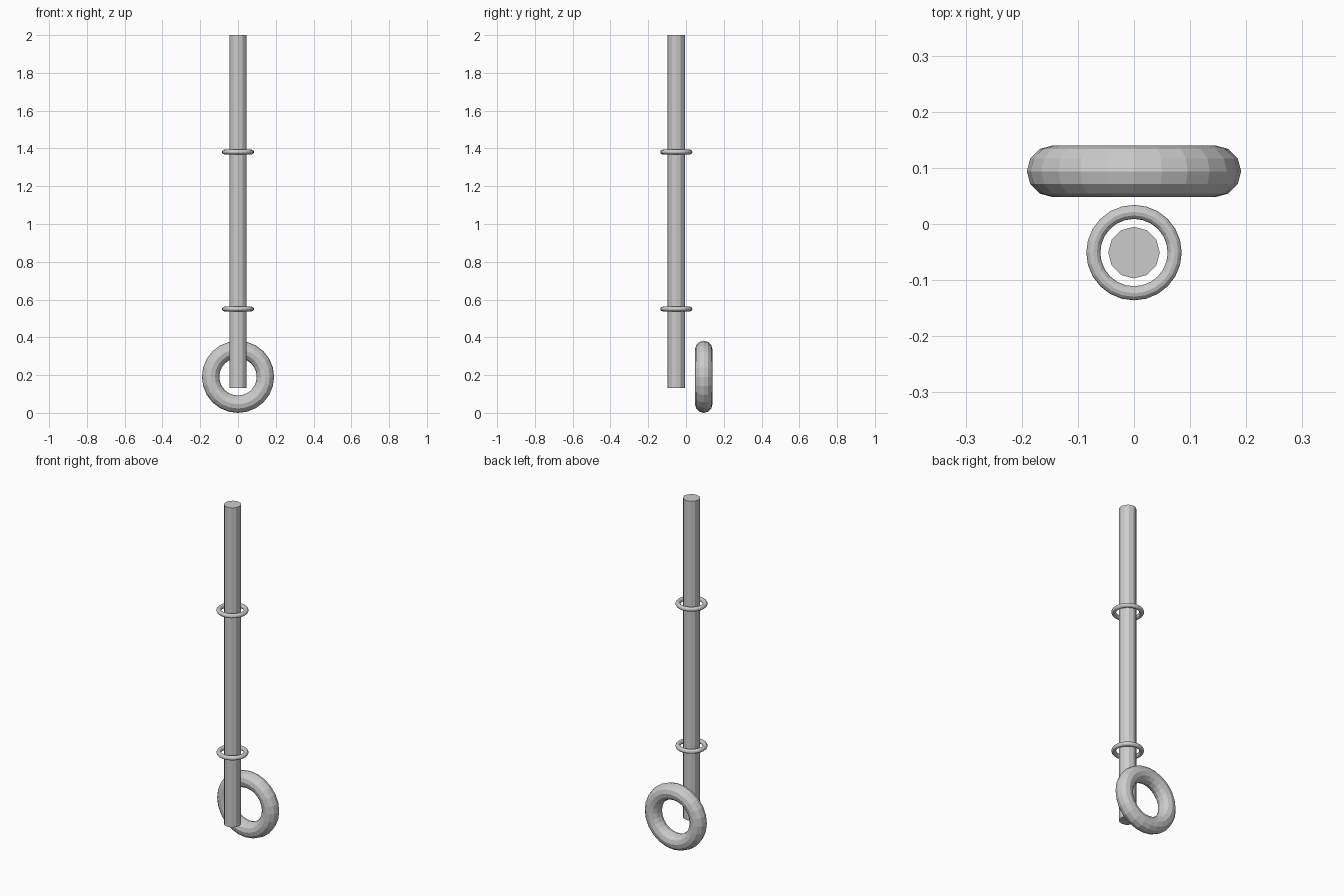
import bpy, bmesh
from math import sin, cos, tau
from mathutils import Matrix

if "Cube" in bpy.data.objects:
    bpy.data.objects.remove(bpy.data.objects["Cube"])


def finish(name, bm, matrix):
    bmesh.ops.transform(bm, matrix=matrix, verts=bm.verts)
    bmesh.ops.recalc_face_normals(bm, faces=bm.faces)
    mesh = bpy.data.meshes.new(name)
    bm.to_mesh(mesh)
    bm.free()
    obj = bpy.data.objects.new(name, mesh)
    bpy.context.collection.objects.link(obj)
    return obj


def ring(name, loc, major, minor, upright=False, segs=24, sides=12):
    bm = bmesh.new()
    grid = []
    for i in range(segs):
        a = tau * i / segs
        row = []
        for j in range(sides):
            b = tau * j / sides
            r = major + minor * cos(b)
            row.append(bm.verts.new((r * cos(a), r * sin(a), minor * sin(b))))
        grid.append(row)
    for i in range(segs):
        for j in range(sides):
            k, l = (i + 1) % segs, (j + 1) % sides
            bm.faces.new((grid[i][j], grid[k][j], grid[k][l], grid[i][l]))
    turn = Matrix.Rotation(tau / 4 if upright else 0, 4, 'X')
    return finish(name, bm, Matrix.Translation(loc) @ turn)


# Straight pole
bm = bmesh.new()
bmesh.ops.create_cone(bm, cap_ends=True, segments=12, radius1=0.046,
                      radius2=0.046, depth=1.868)
finish("pole", bm, Matrix.Translation((0, -0.051, 1.066)))

# Two loose guide rings around the pole
for name, z in (("lower_guide_ring", 0.55), ("upper_guide_ring", 1.381)):
    ring(name, (0, -0.051, z), 0.0725, 0.0125)

# Thick upright ring behind the foot of the pole
ring("large_ring", (0, 0.094, 0.191), 0.145, 0.046, upright=True)
